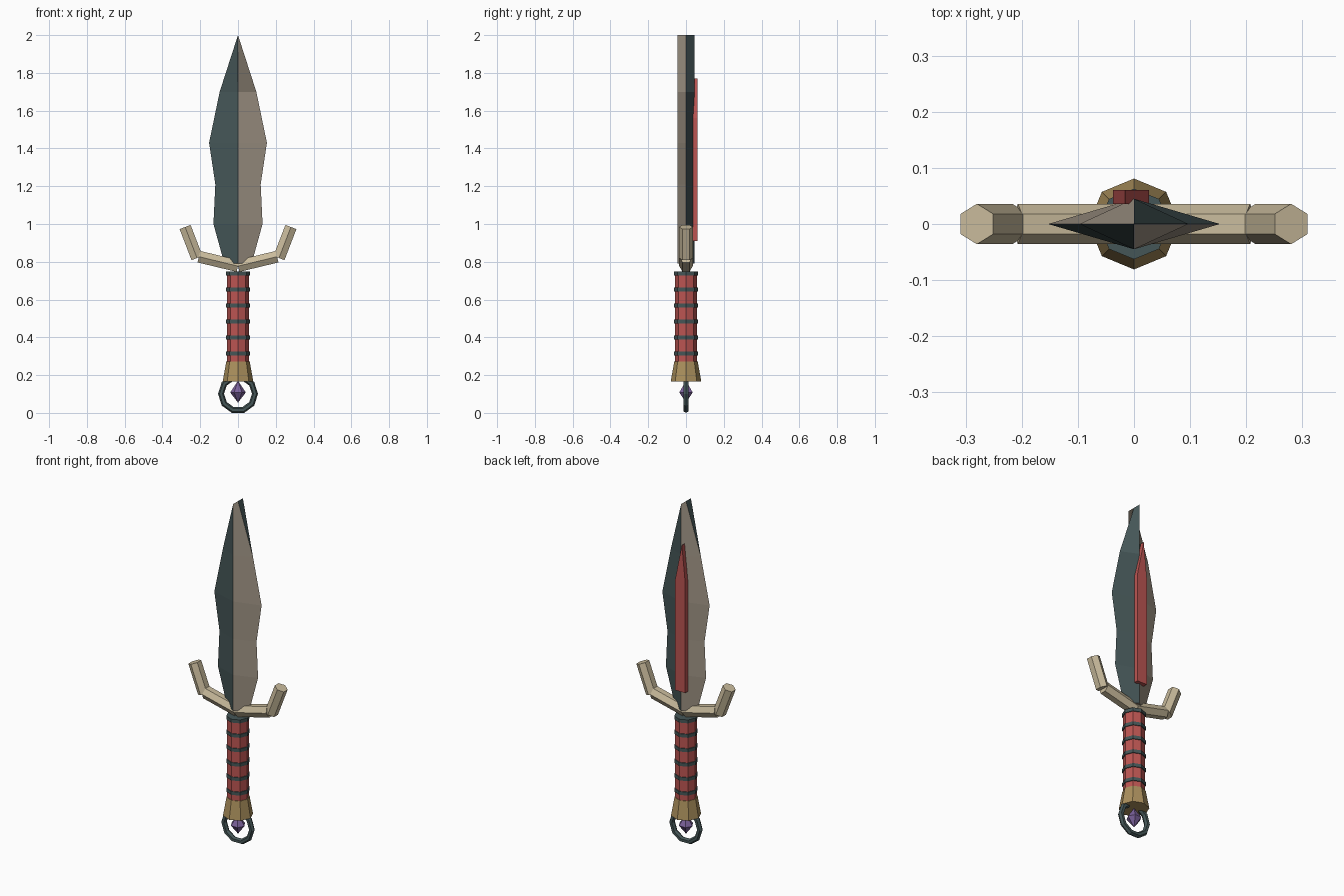
import bpy, bmesh, math
from mathutils import Vector, Matrix

cube = bpy.data.objects.get("Cube")
if cube:
    bpy.data.objects.remove(cube, do_unlink=True)


def material(name, *rgb):
    # 8-bit display colour to linear
    lin = [(c / 255 / 12.92) if c < 11 else ((c / 255 + 0.055) / 1.055) ** 2.4 for c in rgb]
    m = bpy.data.materials.new(name)
    m.use_nodes = True
    m.diffuse_color = (*lin, 1)
    bsdf = m.node_tree.nodes["Principled BSDF"]
    bsdf.inputs["Base Color"].default_value = (*lin, 1)
    bsdf.inputs["Roughness"].default_value = 0.8
    return m


TAUPE = material("pale steel", 158, 147, 132)
TEAL = material("dark teal steel", 69, 86, 87)
BONE = material("bone", 201, 187, 156)
RED = material("red wrap", 188, 85, 82)
GOLD = material("old gold", 171, 144, 93)
PURPLE = material("purple gem", 124, 98, 156)


def finish(name, bm, *mats):
    bmesh.ops.remove_doubles(bm, verts=bm.verts, dist=0.0002)
    bmesh.ops.recalc_face_normals(bm, faces=bm.faces)
    mesh = bpy.data.meshes.new(name)
    bm.to_mesh(mesh)
    bm.free()
    for m in mats:
        mesh.materials.append(m)
    obj = bpy.data.objects.new(name, mesh)
    bpy.context.collection.objects.link(obj)
    return obj


def skin(bm, rings, closed=False):
    # Join rings of points with quads; cap the ends unless the chain is closed
    loops = [[bm.verts.new(p) for p in ring] for ring in rings]
    n = len(loops[0])
    pairs = list(zip(loops, loops[1:]))
    if closed:
        pairs.append((loops[-1], loops[0]))
    else:
        bm.faces.new(loops[0])
        bm.faces.new(loops[-1])
    for a, b in pairs:
        for i in range(n):
            j = (i + 1) % n
            bm.faces.new((a[i], a[j], b[j], b[i]))


def prism(name, start, end, r0, r1, sides, mat):
    # Faceted prism with a corner facing front and back
    start, end = Vector(start), Vector(end)
    u = Vector((0, 1, 0))
    v = (end - start).normalized().cross(u)
    angles = [math.tau * i / sides for i in range(sides)]
    bm = bmesh.new()
    skin(bm, [[c + (u * math.cos(a) + v * math.sin(a)) * r for a in angles]
              for c, r in ((start, r0), (end, r1))])
    return finish(name, bm, mat)


# Blade: diamond section, leaf outline, opposite quarters in alternate colours
RIDGE = 0.045
outline = [(0.79, 0.072), (1.0, 0.13), (1.21, 0.12), (1.43, 0.153), (1.70, 0.097), (2.0, 0)]
bm = bmesh.new()
skin(bm, [[(w, 0, z), (0, RIDGE, z), (-w, 0, z), (0, -RIDGE, z)] for z, w in outline])
blade = finish("blade", bm, TAUPE, TEAL)
for face in blade.data.polygons:
    if face.center.x * face.center.y > 0:
        face.material_index = 1

# Red inlay bar along the back ridge
bar = [(-0.037, 0.91), (0.027, 0.91), (0.027, 1.56), (-0.016, 1.77), (-0.037, 1.56)]
bm = bmesh.new()
skin(bm, [[(x, y, z) for x, z in bar] for y in (0.036, 0.061)])
finish("back_inlay", bm, RED)

# Guard: two straight hexagonal pieces on each side
for side, s in (("left", 1), ("right", -1)):
    prism(side + "_guard_arm", (0, 0, 0.777), (s * 0.207, 0, 0.827), 0.036, 0.036, 6, BONE)
    prism(side + "_guard_tip", (s * 0.217, 0, 0.82), (s * 0.28, 0, 0.984), 0.036, 0.036, 6, BONE)

# Grip with evenly spaced bands
prism("grip", (0, 0, 0.26), (0, 0, 0.745), 0.058, 0.058, 8, RED)
for i in range(6):
    z = 0.315 + i * 0.0846
    prism(f"grip_band_{i + 1}", (0, 0, z - 0.01), (0, 0, z + 0.01), 0.063, 0.063, 8, TEAL)

# Flared pommel
prism("pommel", (0, 0, 0.166), (0, 0, 0.272), 0.081, 0.062, 8, GOLD)

# Pommel ring
SEGMENTS, MAJOR, MINOR = 10, 0.09, 0.016
bm = bmesh.new()
rings = []
for i in range(SEGMENTS):
    turn = Matrix.Rotation(math.tau * i / SEGMENTS, 3, "Y")
    rings.append([turn @ Vector((MAJOR + MINOR * math.cos(a), MINOR * math.sin(a), 0))
                  + Vector((0, 0, 0.101)) for a in [math.tau * k / 6 for k in range(6)]])
skin(bm, rings, closed=True)
finish("pommel_ring", bm, TEAL)

# Gem: six-sided double cone inside the ring
bm = bmesh.new()
for depth in (0.062, -0.054):
    bmesh.ops.create_cone(
        bm, cap_ends=False, segments=6, radius1=0.041, radius2=0, depth=abs(depth),
        matrix=Matrix.Translation((0, 0, 0.108 + depth / 2))
        @ Matrix.Rotation(0 if depth > 0 else math.pi, 4, "X")
        @ Matrix.Rotation(math.pi / 6, 4, "Z"))
gem = finish("gem", bm, PURPLE)
# Put gem corners on the left and right
widest = max(gem.data.vertices, key=lambda v: v.co.xy.length)
gem.data.transform(Matrix.Rotation(-math.atan2(widest.co.y, widest.co.x), 4, "Z"))
